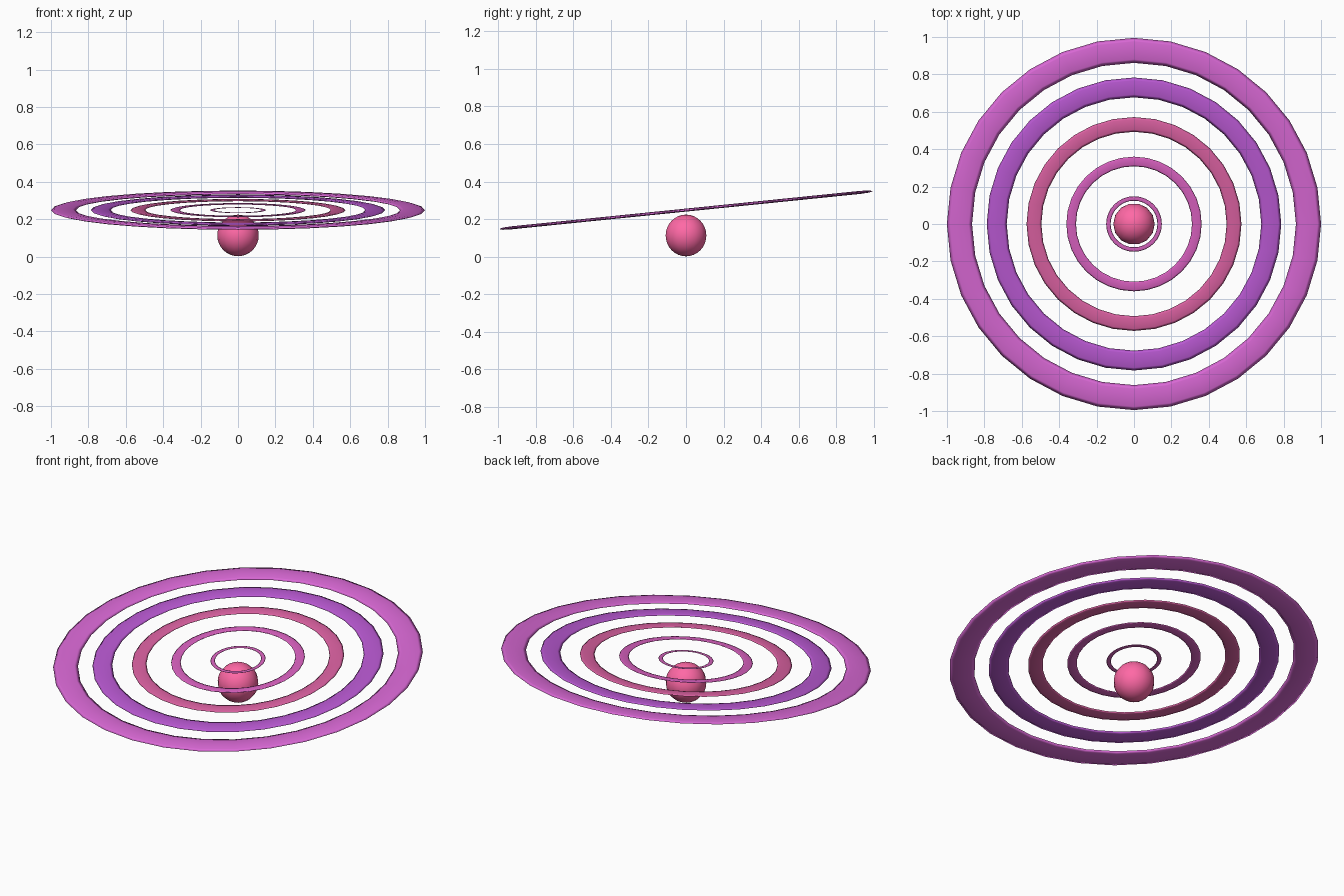
import bpy
from math import radians

if "Cube" in bpy.data.objects:
    bpy.data.objects.remove(bpy.data.objects["Cube"])


def paint(obj, name, rgb):
    mat = bpy.data.materials.new(name)
    mat.diffuse_color = (*rgb, 1)
    mat.use_nodes = True
    mat.node_tree.nodes["Principled BSDF"].inputs["Base Color"].default_value = mat.diffuse_color
    obj.data.materials.append(mat)


# Ball resting under the rings
R = 0.111
bpy.ops.mesh.primitive_uv_sphere_add(segments=14, ring_count=16, radius=R,
                                     location=(0, 0, R + 0.002),
                                     rotation=(0, 0, radians(90)))
ball = bpy.context.object
ball.name = "ball"
bpy.ops.object.shade_smooth()
paint(ball, "ball_pink", (1.0, 0.14, 0.38))

# Concentric flattened rings, all tilted up towards the back
TILT = radians(5.8)
FLATNESS = 0.12
colours = [
    (0.70, 0.13, 0.53),
    (0.70, 0.12, 0.53),
    (0.71, 0.12, 0.36),
    (0.49, 0.10, 0.65),
    (0.70, 0.14, 0.67),
]
for i, rgb in enumerate(colours):
    bpy.ops.mesh.primitive_torus_add(major_radius=0.137 + 0.199 * i,
                                     minor_radius=0.012 + 0.0138 * i,
                                     major_segments=32, minor_segments=8,
                                     location=(0, 0, 0.248),
                                     rotation=(TILT, 0, 0))
    ring = bpy.context.object
    ring.name = f"ring_{i + 1}"
    ring.scale.z = FLATNESS
    bpy.ops.object.transform_apply(location=False, rotation=False, scale=True)
    bpy.ops.object.shade_smooth()
    paint(ring, f"ring_{i + 1}_colour", rgb)
